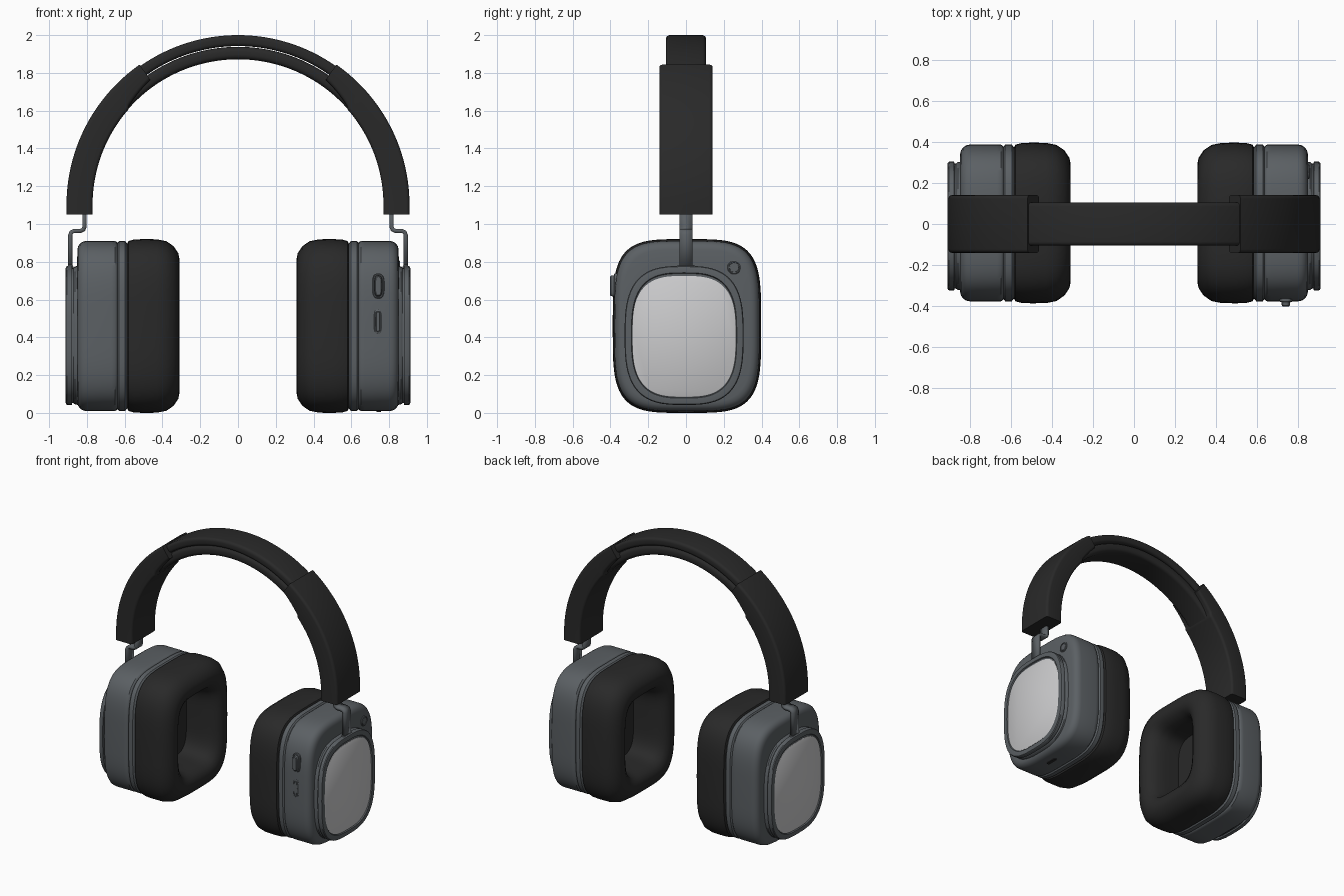
import bpy, bmesh
from math import sin, cos, pi, radians, copysign

if "Cube" in bpy.data.objects:
    bpy.data.objects.remove(bpy.data.objects["Cube"])


def material(name, rgb):
    m = bpy.data.materials.new(name)
    m.use_nodes = True
    m.diffuse_color = (*rgb, 1)
    bsdf = next(n for n in m.node_tree.nodes if n.type == 'BSDF_PRINCIPLED')
    bsdf.inputs["Base Color"].default_value = (*rgb, 1)
    return m


black = material("soft black", (0.022, 0.022, 0.022))
grey = material("slate grey", (0.105, 0.117, 0.127))
silver = material("light silver", (0.6, 0.6, 0.61))


def finish(name, bm, mat, angle=35):
    bmesh.ops.recalc_face_normals(bm, faces=bm.faces)
    mesh = bpy.data.meshes.new(name)
    bm.to_mesh(mesh)
    bm.free()
    mesh.materials.append(mat)
    ob = bpy.data.objects.new(name, mesh)
    bpy.context.collection.objects.link(ob)
    bpy.ops.object.select_all(action='DESELECT')
    ob.select_set(True)
    bpy.context.view_layer.objects.active = ob
    bpy.ops.object.shade_smooth_by_angle(angle=radians(angle))
    return ob


def skin(bm, rings):
    """Join closed rings of points with quads and cap both ends."""
    loops = [[bm.verts.new(p) for p in ring] for ring in rings]
    n = len(loops[0])
    for a, b in zip(loops, loops[1:]):
        for i in range(n):
            j = (i + 1) % n
            bm.faces.new((a[i], a[j], b[j], b[i]))
    bm.faces.new(loops[0])
    bm.faces.new(loops[-1])


def loft(name, profile, half, centre, power, mat, axis='x', side=1, steps=96):
    """Stack rounded-square rings; profile holds (position on axis, inset)."""
    rings = []
    for pos, inset in profile:
        ring = []
        for k in range(steps):
            t = 2 * pi * k / steps
            c, s = cos(t), sin(t)
            u = centre[0] + (half[0] - inset) * copysign(abs(c) ** (2 / power), c)
            v = centre[1] + (half[1] - inset) * copysign(abs(s) ** (2 / power), s)
            x, y, z = {'x': (pos, u, v), 'y': (u, pos, v), 'z': (u, v, pos)}[axis]
            ring.append((side * x, y, z))
        rings.append(ring)
    bm = bmesh.new()
    skin(bm, rings)
    return finish(name, bm, mat)


ARCH_Z = 1.1


def arch(name, inner, outer, half_y, corner, start, end, mat, side=1, foot=None):
    """Sweep a rounded rectangle round the head; angles run from the top."""
    rings = []
    steps = 48
    stations = [(start + (end - start) * k / steps, 0) for k in range(steps + 1)]
    if foot is not None:
        stations.append((end, foot - ARCH_Z))
    for deg, drop in stations:
        a = radians(deg)
        low = inner(deg)
        ring = []
        for q, (sr, sy) in enumerate(((1, 1), (-1, 1), (-1, -1), (1, -1))):
            for k in range(5):
                t = pi / 2 * (q + k / 4)
                r = (outer if sr > 0 else low) - sr * corner + corner * cos(t)
                y = sy * (half_y - corner) + corner * sin(t)
                ring.append((side * r * sin(a), y, ARCH_Z + r * cos(a) + drop))
        rings.append(ring)
    bm = bmesh.new()
    skin(bm, rings)
    return finish(name, bm, mat)


def sleeve_inner(deg):
    # thin lip near the top that thickens into the full sleeve
    if deg < 48:
        return 0.81 - 0.03 * (deg - 35) / 13
    return 0.77


# Headband: outer strap and inner padding
arch("headband_strap", lambda d: 0.842, 0.9, 0.106, 0.02, -52, 52, black)
arch("headband_padding", lambda d: 0.772, 0.838, 0.102, 0.025, -52, 52, black)

CUP = (0.005, 0.46)
RIM = (-0.01, 0.41)
for side, tag in ((1, "left_"), (-1, "right_")):
    # Sleeve on the lower part of the headband
    arch(tag + "headband_sleeve", sleeve_inner, 0.908, 0.141, 0.018, 35, 90,
         black, side, foot=1.05)

    # Cranked metal arm
    path = ((.813, 1.08), (.813, .985), (.818, .971), (.832, .964), (.866, .964),
            (.882, .957), (.888, .942), (.888, .77))
    bm = bmesh.new()
    pairs = [[bm.verts.new((side * x, y, z)) for y in (-.035, .035)] for x, z in path]
    for a, b in zip(pairs, pairs[1:]):
        bm.faces.new((a[0], a[1], b[1], b[0]))
    arm = finish(tag + "arm", bm, grey)
    solid = arm.modifiers.new("thickness", 'SOLIDIFY')
    solid.thickness = 0.022
    solid.offset = 0
    loft(tag + "arm_foot", ((.76, 0), (.776, 0), (.782, .004)), (.015, .05),
         (.887, 0), 6, grey, 'z', side, 32)

    # Ear cushion with a deep opening
    loft(tag + "ear_cushion",
         ((.59, .03), (.58, .01), (.55, .002), (.5, 0), (.43, .001), (.38, .011),
          (.34, .038), (.316, .075), (.31, .105), (.315, .135), (.335, .165),
          (.38, .188), (.45, .198), (.56, .2)),
         (.393, .46), CUP, 4, black, 'x', side)

    # Seam ring between the cushion and the shell
    loft(tag + "seam_ring",
         ((.58, .02), (.59, .01), (.598, .001), (.615, 0), (.63, .001), (.638, .01), (.645, .02)),
         (.384, .451), CUP, 4, grey, 'x', side)

    # Cup shell with a rounded outer edge
    loft(tag + "cup_shell",
         ((.635, .02), (.64, .008), (.65, .001), (.67, 0), (.8, 0), (.82, .004),
          (.836, .014), (.846, .028), (.85, .045), (.852, .12)),
         (.384, .451), CUP, 4, grey, 'x', side)

    # Stepped rim around the outer plate
    loft(tag + "plate_rim",
         ((.84, 0), (.862, .002), (.872, .01), (.878, .01), (.88, 0), (.904, 0),
          (.91, .004), (.912, .01), (.912, .036), (.904, .04)),
         (.315, .368), RIM, 3, grey, 'x', side)
    loft(tag + "outer_plate", ((.9, 0), (.906, 0), (.908, .003)),
         (.274, .32), (-.01, .405), 3, silver, 'x', side)

# Controls on the left cup only
loft("round_button", ((.84, 0), (.855, 0), (.858, .004), (.858, .008), (.852, .009),
                      (.852, .011), (.857, .012)),
     (.036, .036), (.255, .77), 2, grey, steps=40)
loft("front_button", ((-.35, 0), (-.378, 0), (-.382, .004), (-.382, .009), (-.378, .01),
                      (-.398, .012), (-.403, .017)),
     (.032, .066), (.743, .672), 3, grey, 'y', steps=40)
loft("front_switch", ((-.36, 0), (-.38, 0), (-.383, .004), (-.383, .009), (-.379, .01),
                      (-.384, .012)),
     (.021, .064), (.741, .483), 3.5, grey, 'y', steps=40)
loft("charging_port", ((.004, .0), (.02, .0)), (.012, .045), (.745, 0), 4,
     black, 'z', steps=40)
